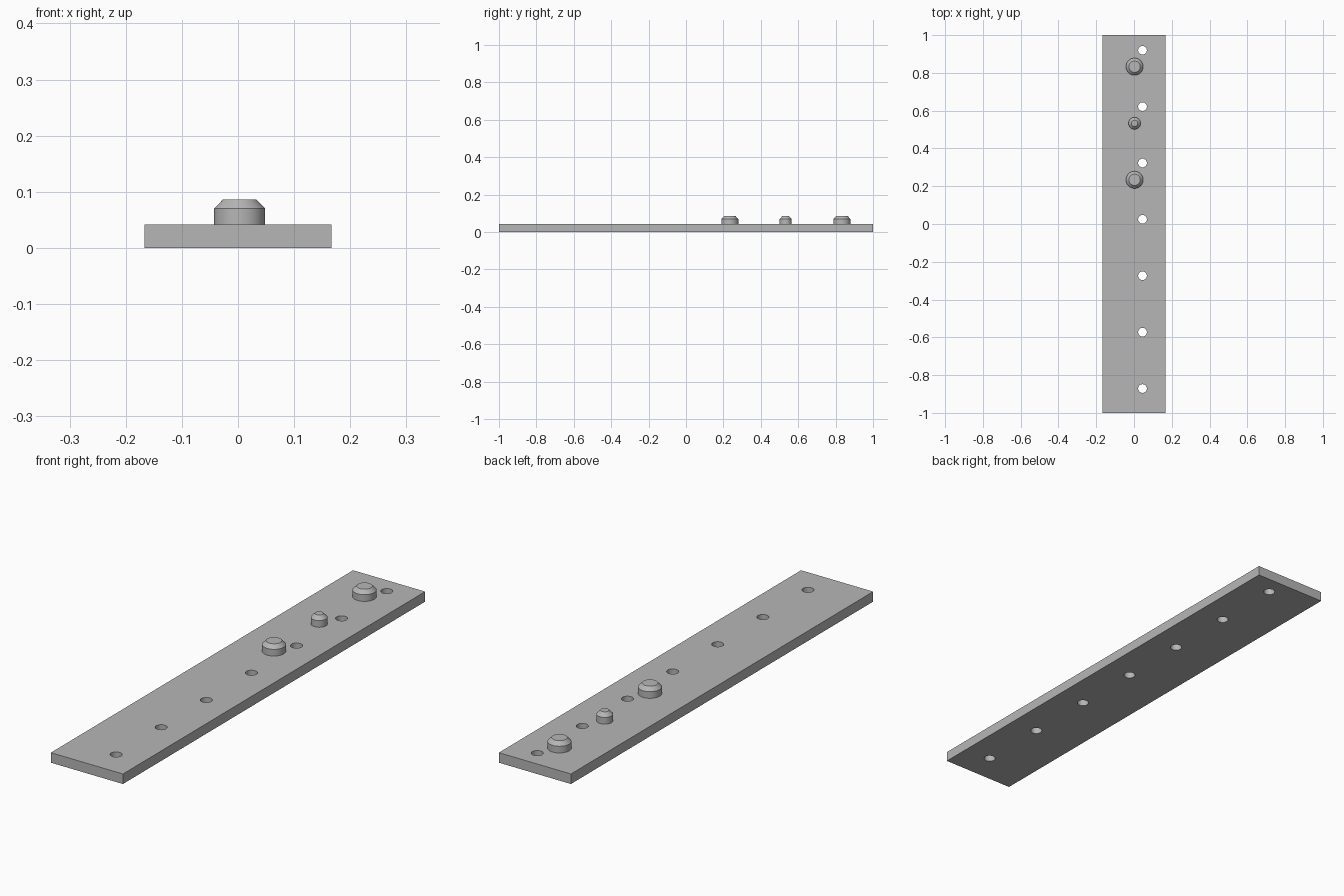
import bpy
import bmesh
import math

if "Cube" in bpy.data.objects:
    bpy.data.objects.remove(bpy.data.objects["Cube"], do_unlink=True)

GREY = (0.47, 0.47, 0.47, 1)
PLATE_WIDTH, PLATE_LENGTH, PLATE_HEIGHT = 0.334, 2.0, 0.042
SHOULDER, TOP = 0.070, 0.086

grey = bpy.data.materials.new("plain grey")
grey.use_nodes = True
grey.diffuse_color = GREY
grey.node_tree.nodes["Principled BSDF"].inputs["Base Color"].default_value = GREY


def add_object(name, bm):
    mesh = bpy.data.meshes.new(name)
    bmesh.ops.recalc_face_normals(bm, faces=bm.faces)
    bm.to_mesh(mesh)
    bm.free()
    mesh.materials.append(grey)
    obj = bpy.data.objects.new(name, mesh)
    bpy.context.collection.objects.link(obj)
    return obj


def smooth(obj):
    bpy.ops.object.select_all(action="DESELECT")
    obj.select_set(True)
    bpy.context.view_layer.objects.active = obj
    bpy.ops.object.shade_smooth_by_angle(angle=math.radians(30))


def peg(name, y, radius, top_radius):
    """Turned locating peg: straight shank with a conical lead-in."""
    bm = bmesh.new()
    profile = [(0, PLATE_HEIGHT), (radius, PLATE_HEIGHT), (radius, SHOULDER),
               (top_radius, TOP), (0, TOP)]
    points = [bm.verts.new((r, 0, z)) for r, z in profile]
    edges = [bm.edges.new(pair) for pair in zip(points, points[1:])]
    bmesh.ops.spin(bm, geom=points + edges, cent=(0, 0, 0), axis=(0, 0, 1),
                   angle=math.tau, steps=48)
    bmesh.ops.remove_doubles(bm, verts=bm.verts, dist=0.0001)
    obj = add_object(name, bm)
    obj.location = (0.003, y, 0)
    smooth(obj)


# Base plate
bm = bmesh.new()
bmesh.ops.create_cube(bm, size=1)
bmesh.ops.scale(bm, vec=(PLATE_WIDTH, PLATE_LENGTH, PLATE_HEIGHT), verts=bm.verts)
bmesh.ops.translate(bm, vec=(0, 0, PLATE_HEIGHT / 2), verts=bm.verts)
plate = add_object("base_plate", bm)

# Row of through holes
bm = bmesh.new()
for i in range(7):
    made = bmesh.ops.create_cone(bm, cap_ends=True, segments=32, radius1=0.023,
                                 radius2=0.023, depth=0.2)
    bmesh.ops.translate(bm, vec=(0.045, 0.92 - i * 0.2985, 0), verts=made["verts"])
cutter = add_object("hole_cutter", bm)
cutter.hide_render = True
drill = plate.modifiers.new("holes", "BOOLEAN")
drill.operation = "DIFFERENCE"
drill.solver = "EXACT"
drill.object = cutter
bpy.context.view_layer.objects.active = plate
bpy.ops.object.modifier_apply(modifier=drill.name)
bpy.data.objects.remove(cutter, do_unlink=True)
smooth(plate)

# Locating pegs
peg("back_peg", 0.833, 0.0455, 0.030)
peg("middle_peg", 0.533, 0.032, 0.0165)
peg("front_peg", 0.234, 0.0455, 0.030)
